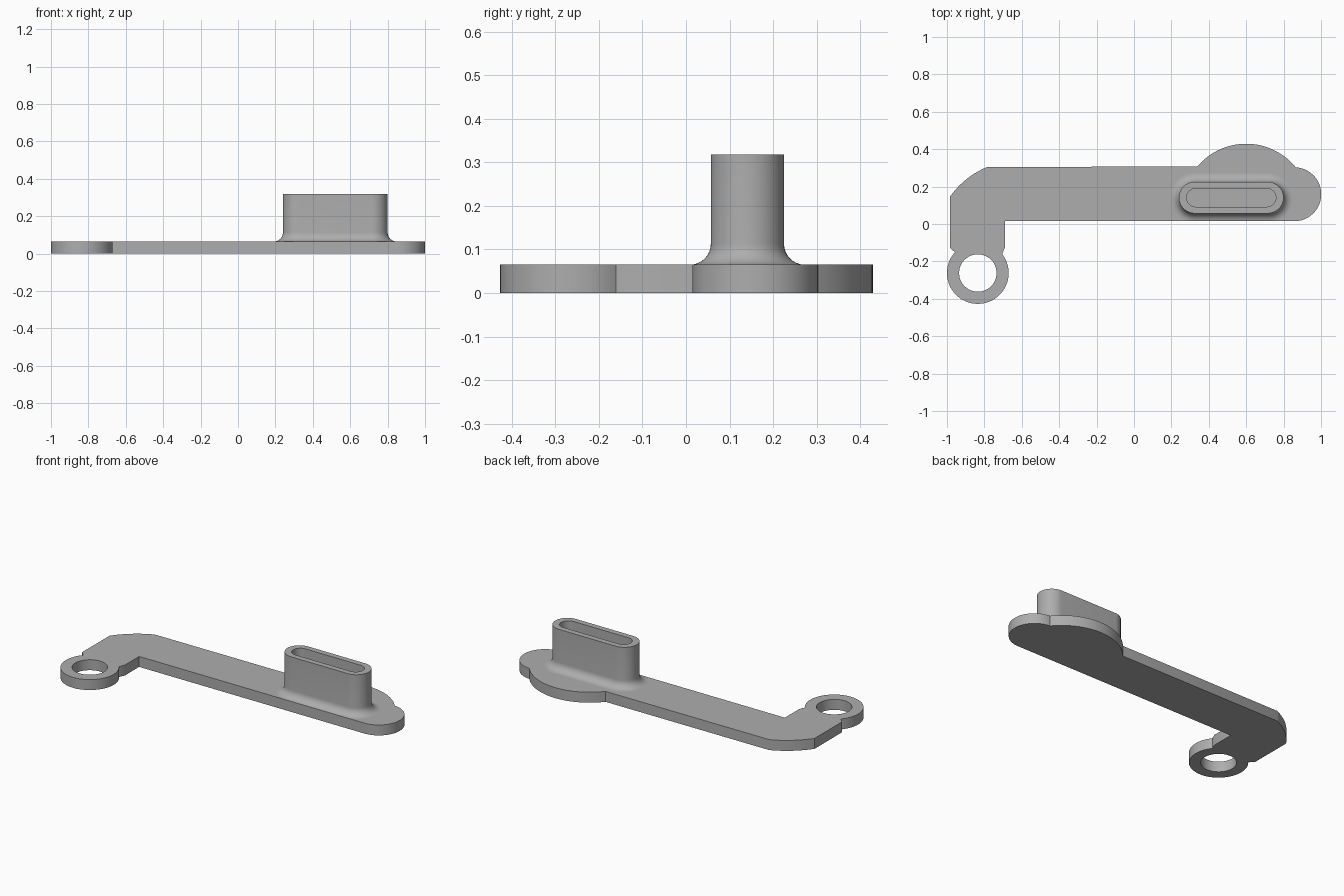
import bpy, bmesh
from math import sin, cos, pi, radians
from mathutils import Vector

cube = bpy.data.objects.get("Cube")
if cube:
    bpy.data.objects.remove(cube, do_unlink=True)

grey = bpy.data.materials.new("plain grey")
grey.use_nodes = True
colour = (0.42, 0.42, 0.42, 1)
grey.diffuse_color = colour
grey.node_tree.nodes["Principled BSDF"].inputs["Base Color"].default_value = colour

THICK = 0.065
TOP = 0.318


def arc(cx, cy, r, a, b, n):
    angles = [radians(a + (b - a) * i / n) for i in range(n + 1)]
    return [(cx + r * cos(t), cy + r * sin(t)) for t in angles]


def bowed(p, q, sag, n):
    p, q = Vector(p), Vector(q)
    side = (q - p).orthogonal().normalized() * -sag
    pts = [p.lerp(q, i / n) + side * 4 * (i / n) * (1 - i / n) for i in range(n + 1)]
    return [tuple(v) for v in pts]


def finish(bm, name):
    bmesh.ops.recalc_face_normals(bm, faces=bm.faces[:])
    mesh = bpy.data.meshes.new(name)
    bm.to_mesh(mesh)
    bm.free()
    mesh.materials.append(grey)
    obj = bpy.data.objects.new(name, mesh)
    bpy.context.collection.objects.link(obj)
    bpy.ops.object.select_all(action="DESELECT")
    obj.select_set(True)
    bpy.context.view_layer.objects.active = obj
    bpy.ops.object.shade_smooth_by_angle(angle=radians(30))


# Flat arm with its ring eye, rounded end and side lobe
outline = [(-0.985, -0.125)]
outline += arc(-0.835, -0.262, 0.165, 138, 398, 56)
outline += [(-0.69, -0.125), (-0.69, 0.015)]
outline += arc(0.857, 0.159, 0.144, -90, 84, 32)
outline += arc(0.6, 0.088, 0.341, 39, 140, 32)
outline += bowed((-0.785, 0.305), (-0.985, 0.145), 0.018, 10)
hole = arc(-0.835, -0.262, 0.1, 0, 360, 48)[:-1]

bm = bmesh.new()
edges = []
for loop in (outline, hole):
    verts = [bm.verts.new((x, y, 0)) for x, y in loop]
    edges += [bm.edges.new((verts[i - 1], verts[i])) for i in range(len(verts))]
bmesh.ops.triangle_fill(bm, edges=edges, use_beauty=True, normal=(0, 0, 1))
raised = bmesh.ops.extrude_face_region(bm, geom=bm.faces[:])["geom"]
bmesh.ops.translate(bm, vec=(0, 0, THICK),
                    verts=[v for v in raised if isinstance(v, bmesh.types.BMVert)])
finish(bm, "arm_plate")


# Hollow slot-shaped post, flared into the plate
def slot(half, r):
    pts = arc(0.52 + half, 0.141, r, -90, 90, 24) + arc(0.52 - half, 0.141, r, 90, 270, 24)
    return [(x, max(y, 0.015)) for x, y in pts]


FLARE = 0.048
levels = [(0.196, 0.084 + FLARE, THICK - 0.01)]
for i in range(9):
    t = i / 8 * pi / 2
    levels.append((0.196, 0.084 + FLARE * (1 - sin(t)), THICK + FLARE * (1 - cos(t))))
levels += [(0.196, 0.084, TOP), (0.19, 0.049, TOP), (0.19, 0.049, THICK + 0.002)]

bm = bmesh.new()
rings = [[bm.verts.new((x, y, z)) for x, y in slot(half, r)] for half, r, z in levels]
for low, high in zip(rings, rings[1:]):
    for i in range(len(low)):
        bm.faces.new((low[i - 1], low[i], high[i], high[i - 1]))
bm.faces.new(rings[-1])
bm.faces.new(rings[0][::-1])
finish(bm, "slotted_post")
